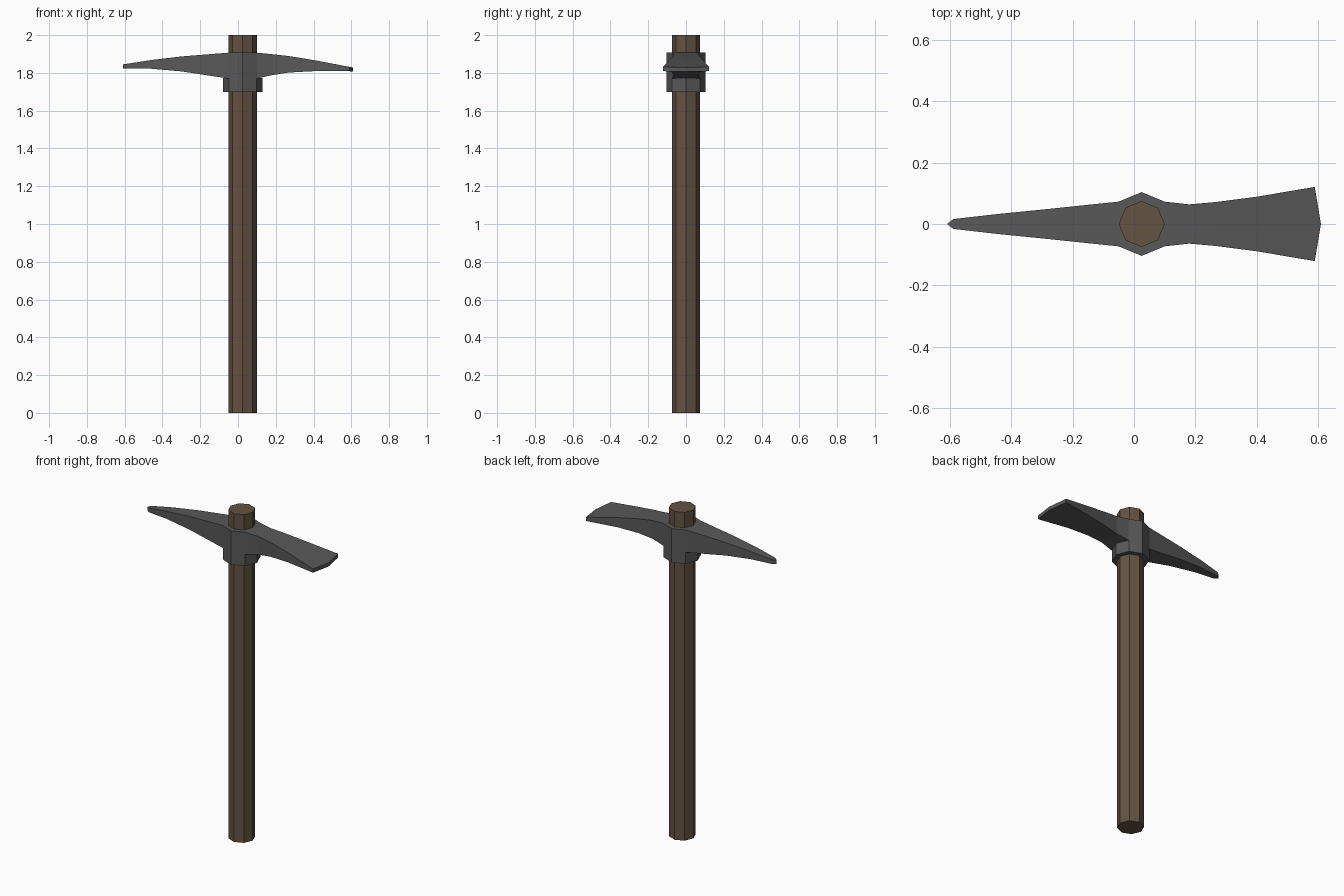
import bpy, bmesh
from mathutils import Matrix

if "Cube" in bpy.data.objects:
    bpy.data.objects.remove(bpy.data.objects["Cube"])

CX = 0.025  # handle axis sits slightly off the head's centre


def material(name, color):
    m = bpy.data.materials.new(name)
    m.diffuse_color = (*color, 1)
    m.use_nodes = True
    m.node_tree.nodes["Principled BSDF"].inputs["Base Color"].default_value = m.diffuse_color
    return m


def finish(bm, name, mat):
    bmesh.ops.recalc_face_normals(bm, faces=bm.faces)
    mesh = bpy.data.meshes.new(name)
    bm.to_mesh(mesh)
    bm.free()
    mesh.materials.append(mat)
    obj = bpy.data.objects.new(name, mesh)
    bpy.context.collection.objects.link(obj)
    return obj


def octagon_prism(name, radius, z0, z1, mat):
    bm = bmesh.new()
    bmesh.ops.create_cone(bm, cap_ends=True, segments=8, radius1=radius,
                          radius2=radius, depth=z1 - z0,
                          matrix=Matrix.Translation((CX, 0, (z0 + z1) / 2)))
    return finish(bm, name, mat)


wood = material("wood", (0.125, 0.085, 0.055))
iron = material("iron", (0.098, 0.098, 0.098))

# Handle and the lower collar of the head
octagon_prism("handle", 0.075, 0, 2, wood)
octagon_prism("collar", 0.104, 1.70, 1.772, iron)

# Head: rectangular sections (x, half width, bottom z, top z), pick to adze
sections = [
    (-0.61, 0, 1.822, 1.845),
    (-0.59, 0.016, 1.822, 1.848),
    (-0.46, 0.031, 1.822, 1.868),
    (-0.30, 0.047, 1.808, 1.887),
    (-0.05, 0.073, 1.77, 1.907),
    (CX, 0.104, 1.77, 1.907),
    (0.10, 0.073, 1.77, 1.907),
    (0.18, 0.064, 1.788, 1.899),
    (0.27, 0.072, 1.802, 1.889),
    (0.40, 0.089, 1.809, 1.868),
    (0.59, 0.121, 1.809, 1.832),
    (0.61, 0, 1.806, 1.828),
]
bm = bmesh.new()
rings = [[bm.verts.new(p) for p in ((x, -w, b), (x, w, b), (x, w, t), (x, -w, t))]
         for x, w, b, t in sections]
for r0, r1 in zip(rings, rings[1:]):
    for i in range(4):
        j = (i + 1) % 4
        bm.faces.new((r0[i], r0[j], r1[j], r1[i]))
bmesh.ops.remove_doubles(bm, verts=bm.verts, dist=0.0001)  # close the tips
finish(bm, "pick_head", iron)
